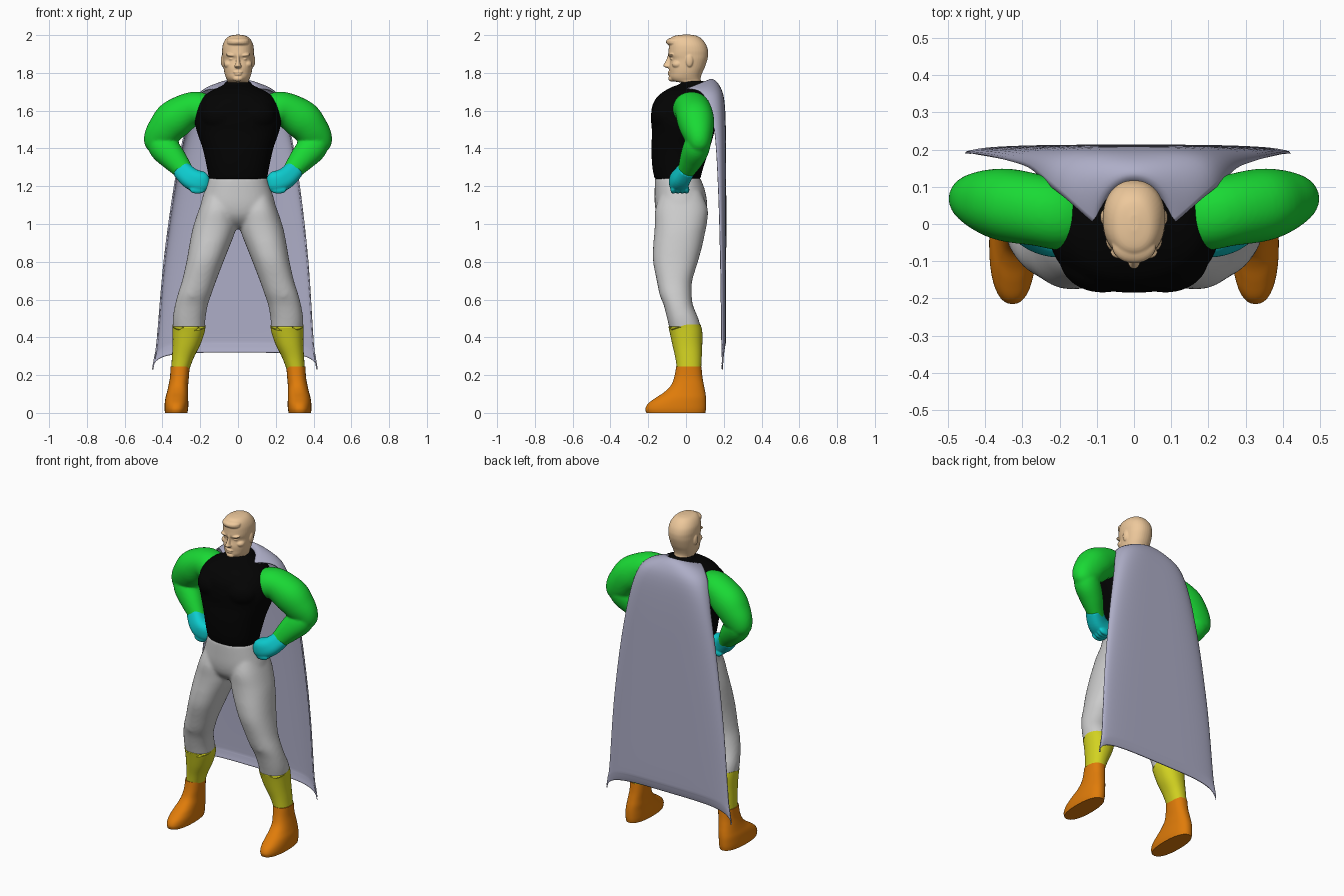
import bpy, bmesh, math
from mathutils import Vector, Matrix

SKIN, BLACK, GREEN = (.85, .58, .33), (.001, .001, .001), (.01, .7, .035)
CYAN, YELLOW, ORANGE, LILAC = (.004, .6, .62), (.65, .65, .015), (.74, .2, .003), (.42, .42, .57)
mats = {}


def finish(name, bm, color=None, mirror=False):
    """Turn a bmesh into a smooth, coloured, optionally mirrored object."""
    bmesh.ops.recalc_face_normals(bm, faces=bm.faces)
    me = bpy.data.meshes.new(name)
    bm.to_mesh(me)
    bm.free()
    for p in me.polygons:
        p.use_smooth = True
    me.set_sharp_from_angle(angle=math.radians(50))
    ob = bpy.data.objects.new(name, me)
    bpy.context.scene.collection.objects.link(ob)
    if color:
        if color not in mats:
            mats[color] = bpy.data.materials.new("paint_%d" % len(mats))
            mats[color].diffuse_color = (*color, 1)
        me.materials.append(mats[color])
    if mirror:
        ob.modifiers.new("mirror", 'MIRROR')
    return ob


def blend(name, parts, color, voxel, rounds):
    """Melt overlapping parts into one mirrored sculpted surface."""
    bm = bmesh.new()
    for ob in parts:
        bm.from_mesh(ob.data)
        bpy.data.objects.remove(ob)
    ob = finish(name, bm, color, True)
    ob.modifiers["mirror"].use_mirror_merge = False
    rm = ob.modifiers.new("melt", 'REMESH')
    rm.mode, rm.voxel_size, rm.use_smooth_shade = 'VOXEL', voxel, True
    sm = ob.modifiers.new("soften", 'SMOOTH')
    sm.factor, sm.iterations = .5, rounds
    return ob


def spline(rows, steps=5):
    """Catmull-Rom interpolation through tuples of numbers."""
    out = []
    for i in range(len(rows) - 1):
        a, b, c, d = (rows[max(0, min(len(rows) - 1, i + k))] for k in (-1, 0, 1, 2))
        for s in range(steps):
            t = s / steps
            out.append([.5 * (2 * q + (r - p) * t + (2 * p - 5 * q + 4 * r - w) * t * t
                              + (3 * q - p - 3 * r + w) * t ** 3)
                        for p, q, r, w in zip(a, b, c, d)])
    return out + [list(rows[-1])]


def skin(rings):
    """Bridge rings of points and cap both ends."""
    bm = bmesh.new()
    vs = [[bm.verts.new(p) for p in r] for r in rings]
    n = len(vs[0])
    for a, b in zip(vs, vs[1:]):
        for i in range(n):
            bm.faces.new((a[i], a[(i + 1) % n], b[(i + 1) % n], b[i]))
    bm.faces.new(vs[0])
    bm.faces.new(vs[-1])
    return bm


def oval(power, n=40):
    f = lambda v: math.copysign(abs(v) ** (2 / power), v)
    return [(f(math.cos(2 * math.pi * i / n)), f(math.sin(2 * math.pi * i / n))) for i in range(n)]


def stack(name, rows, color=None, mirror=False, power=2.2):
    """Horizontal ovals given as x0, x1, y0, y1, z."""
    rings = [[((x0 + x1) / 2 + u * (x1 - x0) / 2, (y0 + y1) / 2 + v * (y1 - y0) / 2, z)
              for u, v in oval(power)] for x0, x1, y0, y1, z in spline(rows)]
    return finish(name, skin(rings), color, mirror)


def limb(name, rows, power=2.1):
    """Tube along a path given as x, y, z, radius in the front plane, radius in depth."""
    pts = spline(rows)
    rings = []
    for i, (x, y, z, r, d) in enumerate(pts):
        t = (Vector(pts[min(i + 1, len(pts) - 1)][:3]) - Vector(pts[max(i - 1, 0)][:3])).normalized()
        side = (Vector((0, 1, 0)) - t * t.y).normalized()
        up = t.cross(side)
        rings.append([Vector((x, y, z)) + up * u * r + side * v * d for u, v in oval(power)])
    return finish(name, skin(rings))


def ball(name, c, r, tilt=0):
    bm = bmesh.new()
    m = Matrix.Translation(c) @ Matrix.Rotation(tilt, 4, 'Y') @ Matrix.Diagonal((*r, 1))
    bmesh.ops.create_uvsphere(bm, u_segments=24, v_segments=14, radius=1, matrix=m)
    return finish(name, bm)


def sym(rows):
    return [(-w, w, a, b, z) for w, a, b, z in rows]


# head and face
skull = stack("skull", sym([
    (.062, -.01, .093, 1.715), (.06, -.02, .086, 1.745), (.056, -.07, .079, 1.757),
    (.064, -.086, .078, 1.775), (.072, -.088, .086, 1.80), (.077, -.09, .1, 1.83),
    (.081, -.084, .113, 1.87), (.083, -.093, .117, 1.895), (.084, -.092, .116, 1.92),
    (.08, -.09, .106, 1.95), (.066, -.085, .085, 1.978), (.045, -.065, .06, 1.995),
    (.012, -.02, .025, 2.002)]))
nose = stack("nose", sym([(.007, -.095, -.07, 1.90), (.008, -.102, -.07, 1.875),
                          (.012, -.116, -.07, 1.848), (.018, -.12, -.07, 1.836),
                          (.012, -.1, -.07, 1.825)]))
blend("head", [
    skull, nose,
    ball("brow", (.036, -.076, 1.894), (.028, .018, .009), -.12),
    ball("eye", (.033, -.072, 1.873), (.014, .01, .006)),
    ball("cheekbone", (.048, -.045, 1.845), (.028, .03, .022)),
    ball("ear", (.08, .018, 1.865), (.011, .02, .034)),
    ball("upper_lip", (0, -.087, 1.804), (.026, .01, .006)),
    ball("lower_lip", (0, -.086, 1.792), (.02, .01, .006)),
    ball("chin", (0, -.074, 1.77), (.028, .02, .016)),
    ball("hair_front", (0, -.058, 1.964), (.06, .048, .024), .08)], SKIN, .0035, 4)

# torso
chest = stack("chest", sym([
    (.153, -.165, .075, 1.235), (.165, -.178, .092, 1.30), (.187, -.184, .125, 1.40),
    (.215, -.18, .148, 1.48), (.23, -.185, .158, 1.55), (.218, -.18, .158, 1.62),
    (.188, -.155, .15, 1.67), (.15, -.12, .135, 1.70), (.10, -.075, .12, 1.725),
    (.073, -.035, .105, 1.74), (.066, -.02, .099, 1.757)]))
blend("torso", [chest, ball("pectoral", (.085, -.095, 1.575), (.115, .09, .09))], BLACK, .008, 5)

# trousers: hips and legs melted together
hips = stack("hips", sym([(.154, -.164, .075, 1.245), (.176, -.166, .1, 1.18), (.198, -.165, .113, 1.1),
                          (.19, -.15, .105, 1.04), (.12, -.11, .075, .995), (.05, -.06, .03, .975)]))
leg = stack("leg", [
    (.04, .17, -.13, .08, 1.17), (.012, .206, -.162, .115, 1.08), (.008, .233, -.165, .11, 1.0),
    (.018, .246, -.168, .1, .95), (.045, .259, -.174, .085, .88), (.077, .273, -.174, .063, .8),
    (.115, .296, -.155, .033, .7), (.14, .318, -.14, .03, .63), (.16, .334, -.118, .037, .57),
    (.172, .345, -.1, .065, .5), (.178, .344, -.084, .083, .43), (.2, .342, -.07, .08, .36)])
blend("trousers", [hips, leg, ball("knee", (.24, -.075, .64), (.06, .068, .065))], None, .009, 8)

# socks, with the top edge dipping at the front
sock = stack("sock", [
    (.173, .347, -.096, .077, .468), (.176, .346, -.087, .086, .43), (.2, .346, -.072, .086, .36),
    (.235, .35, -.056, .083, .29), (.261, .355, -.046, .079, .22)], YELLOW, True)
for v in sock.data.vertices:
    if v.co.z > .46:
        dip = .03 * max(0, -v.co.y) / .095
        v.co.z -= dip
        v.co.y += .25 * dip

# boots
stack("boot", [
    (.256, .357, -.052, .082, .245), (.26, .36, -.062, .087, .19), (.264, .368, -.08, .095, .145),
    (.264, .376, -.115, .102, .11), (.264, .384, -.16, .106, .08), (.263, .388, -.2, .107, .05),
    (.264, .389, -.215, .106, .022), (.268, .386, -.21, .102, 0)], ORANGE, True, 2.3)

# arms
upper = limb("upper_arm", [
    (.14, .02, 1.585, .07, .08), (.19, .022, 1.605, .088, .093), (.25, .035, 1.607, .09, .095),
    (.335, .05, 1.555, .103, .098), (.385, .06, 1.5, .094, .088), (.415, .068, 1.445, .085, .07),
    (.417, .07, 1.4, .062, .05), (.412, .07, 1.375, .02, .02)])
lower = limb("forearm", [
    (.43, .075, 1.475, .02, .02), (.423, .07, 1.45, .062, .06), (.393, .055, 1.405, .078, .07),
    (.34, .03, 1.345, .068, .063), (.285, 0, 1.28, .05, .045), (.26, -.015, 1.25, .044, .04)])
blend("arms", [upper, lower], GREEN, .008, 4)

# gloved fists resting on the hips
fist = [limb("palm", [
    (.302, .005, 1.29, .05, .044), (.255, -.025, 1.245, .056, .05), (.215, -.037, 1.226, .058, .052),
    (.18, -.037, 1.222, .054, .048), (.162, -.03, 1.222, .03, .03)], 2.6)]
for i in range(4):
    fist.append(ball("finger", (.215, -.068 + .024 * i, 1.182), (.042, .014, .022)))
fist.append(ball("thumb", (.19, -.01, 1.25), (.03, .022, .016)))
blend("gloves", fist, CYAN, .005, 3)

# cape: rows of centre z, edge z, half width, centre y, edge y, edge curl
rows = spline([
    (1.745, 1.70, .092, .112, 0, 1), (1.765, 1.715, .112, .135, .008, 1),
    (1.735, 1.705, .18, .172, .068, 1.2), (1.66, 1.65, .232, .198, .11, 1.8),
    (1.5, 1.5, .275, .207, .15, 2), (1.2, 1.2, .33, .209, .17, 2), (.8, .8, .38, .209, .182, 2),
    (.42, .38, .412, .208, .188, 2), (.36, .29, .425, .205, .19, 2), (.32, .23, .435, .195, .192, 2)], 4)
bm = bmesh.new()
N = 32
grid = []
for zc, ze, hw, yc, ye, k in rows:
    line = []
    for i in range(N + 1):
        a = (i / N - .5) * math.pi
        t = max(0, 1 - math.cos(a)) ** k
        x = hw * math.sin(a) - .012 * max(0, 1.7 - zc)
        line.append(bm.verts.new((x, yc + (ye - yc) * t, zc + (ze - zc) * t)))
    grid.append(line)
for a, b in zip(grid, grid[1:]):
    for i in range(N):
        bm.faces.new((a[i], a[i + 1], b[i + 1], b[i]))
cape = finish("cape", bm, LILAC)
solid = cape.modifiers.new("thickness", 'SOLIDIFY')
solid.thickness, solid.offset = .008, 0
